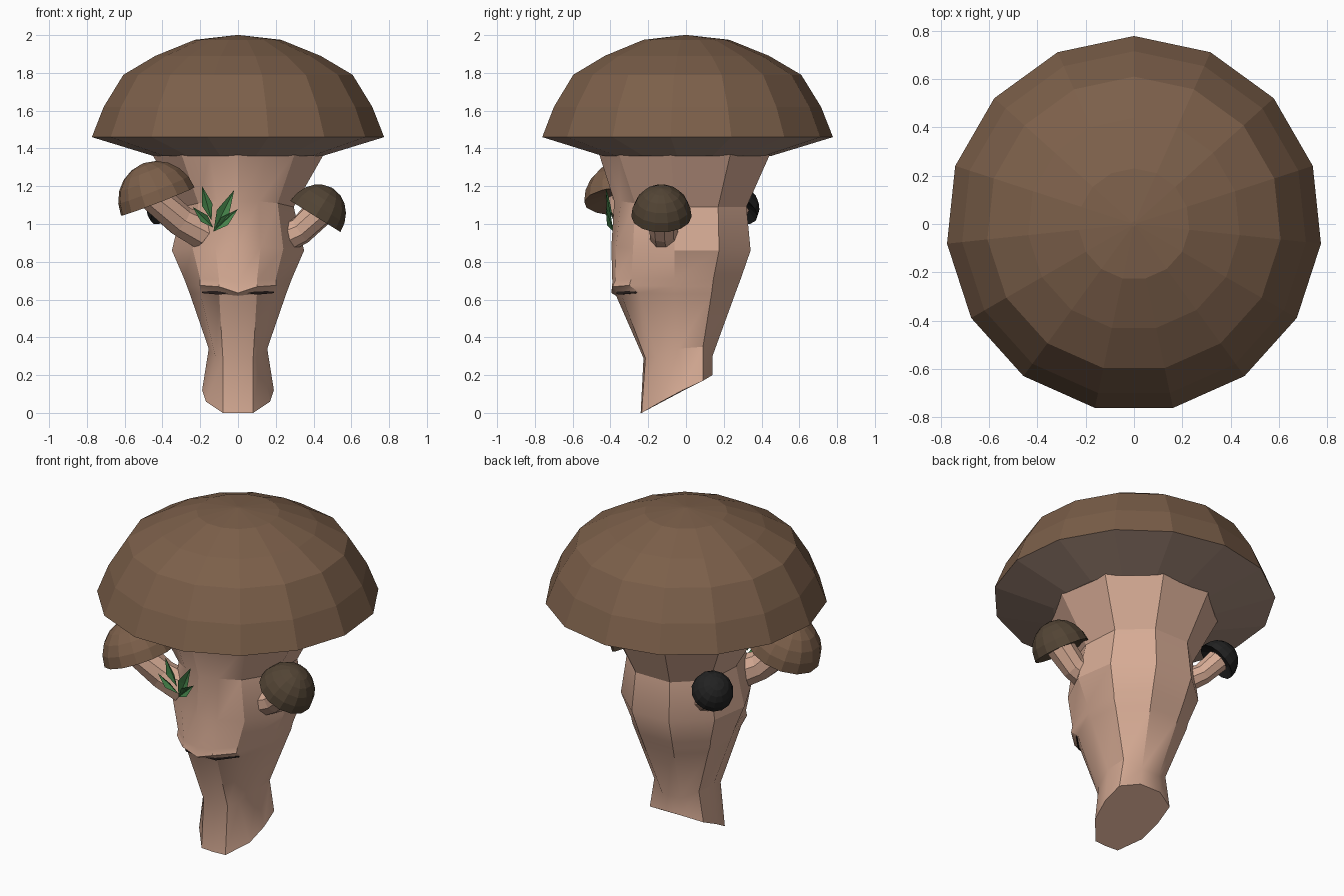
import bpy, bmesh, math
from mathutils import Vector

if "Cube" in bpy.data.objects:
    bpy.data.objects.remove(bpy.data.objects["Cube"])


def material(name, rgb):
    m = bpy.data.materials.new(name)
    m.diffuse_color = (*rgb, 1)
    m.use_nodes = True
    m.node_tree.nodes["Principled BSDF"].inputs["Base Color"].default_value = m.diffuse_color
    return m


SKIN = material("pale skin", (0.68, 0.41, 0.30))
CAP = material("brown cap", (0.20, 0.115, 0.068))
GILL = material("grey brown gills", (0.40, 0.27, 0.21))
DARK_CAP = material("dark brown cap", (0.085, 0.058, 0.035))
BLACK = material("black cap", (0.016, 0.016, 0.016))
LEAF = material("green leaf", (0.065, 0.25, 0.075))
EYE = material("dark eye", (0.03, 0.02, 0.018))


def make(name, verts, faces, mats, smooth=None):
    me = bpy.data.meshes.new(name)
    me.from_pydata([tuple(v) for v in verts], [], faces)
    bm = bmesh.new()
    bm.from_mesh(me)
    bmesh.ops.recalc_face_normals(bm, faces=bm.faces)
    bm.to_mesh(me)
    bm.free()
    for m in mats:
        me.materials.append(m)
    ob = bpy.data.objects.new(name, me)
    bpy.context.collection.objects.link(ob)
    if smooth:
        bpy.ops.object.select_all(action='DESELECT')
        ob.select_set(True)
        bpy.context.view_layer.objects.active = ob
        bpy.ops.object.shade_smooth_by_angle(angle=math.radians(smooth))
    return ob


def loft(name, rings, mats, smooth=None):
    """Skin a stack of rings with equal point counts and close both ends."""
    n = len(rings[0])
    verts = [p for r in rings for p in r]
    faces = [(k * n + i, k * n + (i + 1) % n, (k + 1) * n + (i + 1) % n, (k + 1) * n + i)
             for k in range(len(rings) - 1) for i in range(n)]
    faces += [tuple(range(n)), tuple(range((len(rings) - 1) * n, len(rings) * n))]
    return make(name, verts, faces, mats, smooth)


def circle(center, axis, r, n, start=0.0):
    q = Vector(axis).to_track_quat('Z', 'Y')
    return [Vector(center) + q @ Vector((r * math.cos(start + math.tau * i / n),
                                         r * math.sin(start + math.tau * i / n), 0))
            for i in range(n)]


# Big cap: 15-sided dome with a sloping underside
profile = [(0.45, 1.36), (0.778, 1.46), (0.715, 1.62), (0.61, 1.79),
           (0.44, 1.89), (0.23, 1.975), (0.01, 2.0)]
rings = [[(r * math.sin(math.tau * i / 15), r * math.cos(math.tau * i / 15), z)
          for i in range(15)] for r, z in profile]
cap = loft("big_cap", rings, [CAP, GILL])
for p in cap.data.polygons:
    if p.center.z < 1.45:
        p.material_index = 1

# Head and stalk: half rings from front centre to back, mirrored in x
half_rings = [
    # slanted foot
    [(0, -.24, 0), (.08, -.235, 0), (.17, -.13, .06), (.19, -.02, .12), (.18, .09, .17), (.07, .14, .2)],
    # chin
    [(0, -.225, .29), (.08, -.215, .29), (.12, -.16, .3), (.155, -.04, .34), (.15, .09, .35), (.06, .14, .3)],
    # eye line
    [(0, -.37, .62), (.1, -.345, .63), (.2, -.245, .635), (.255, -.06, .63), (.245, .135, .63), (.1, .26, .63)],
    # brow ledge
    [(0, -.395, .635), (.1, -.39, .668), (.2, -.30, .675), (.27, -.06, .67), (.26, .14, .67), (.105, .275, .67)],
    [(0, -.39, .69), (.1, -.375, .70), (.2, -.29, .71), (.285, -.06, .71), (.267, .145, .71), (.11, .29, .71)],
    # widest part
    [(0, -.395, .88), (.12, -.37, .88), (.24, -.28, .87), (.35, -.06, .86), (.315, .175, .86), (.125, .342, .86)],
    # neck
    [(0, -.38, 1.12), (.11, -.345, 1.12), (.21, -.27, 1.11), (.295, -.06, 1.09), (.28, .17, 1.09), (.115, .32, 1.09)],
    [(0, -.46, 1.37), (.15, -.42, 1.37), (.30, -.355, 1.37), (.455, -.08, 1.37), (.405, .235, 1.37), (.16, .445, 1.37)],
]
rings = [h + [(-x, y, z) for x, y, z in reversed(h[1:])] for h in half_rings]
loft("head_and_stalk", rings, [SKIN], 28)

# Closed eyes: thin dark plates below the brow
for s, side in ((1, "right"), (-1, "left")):
    pts = [(.045, -.372, .634), (.10, -.362, .646), (.19, -.272, .643),
           (.19, -.266, .634), (.10, -.356, .626)]
    front = [(s * x, y, z) for x, y, z in pts]
    back = [(s * x, y + .008, z) for x, y, z in pts]
    loft("eye_" + side, [front, back], [EYE])


# Side mushrooms: bent stalk and round cap
def mushroom(name, base, rim, axis, r, height, stalk_r, mat):
    axis = Vector(axis).normalized()
    base, rim = Vector(base), Vector(rim)
    mid = (base + rim) / 2 - Vector((0, 0, .02))
    loft(name + "_stalk", [circle(base, rim - base, stalk_r * 1.1, 9),
                           circle(mid, rim - base, stalk_r, 9),
                           circle(rim + axis * .01, axis, stalk_r * 1.1, 9)], [SKIN])
    dome = [circle(rim + axis * .03, axis, r * .5, 14)]
    for k in range(6):
        a = math.radians(17.5 * k)
        dome.append(circle(rim + axis * height * math.sin(a), axis, r * math.cos(a), 14))
    loft(name + "_cap", dome, [mat])


mushroom("left_mushroom", (-.18, -.25, .95), (-.425, -.33, 1.12), (-.36, -.04, .93),
         .21, .215, .085, CAP)
mushroom("right_mushroom", (.25, -.11, .93), (.41, -.13, 1.04), (.53, 0, .85),
         .16, .175, .075, DARK_CAP)
mushroom("back_mushroom", (-.24, .17, .96), (-.365, .27, 1.08), (-.55, .40, .72),
         .118, .125, .06, BLACK)

# Leaf sprig: folded pointed blades fanning from one spot
for i, (x, z, tx, tz, w) in enumerate([(-.14, 1.02, -.19, 1.20, .028), (-.13, .96, -.02, 1.18, .035),
                                       (-.13, .96, .0, 1.08, .027), (-.13, .98, -.24, 1.09, .024)]):
    a, b = Vector((x, -.385, z)), Vector((tx, -.425, tz))
    side = Vector((b.z - a.z, 0, a.x - b.x)).normalized() * w
    m = a.lerp(b, .45)
    fold = Vector((0, .015, 0))
    make("leaf_%d" % (i + 1), [a, m + side - fold, b, m - side - fold, m + fold * .2],
         [(0, 1, 4), (1, 2, 4), (2, 3, 4), (3, 0, 4)], [LEAF])
